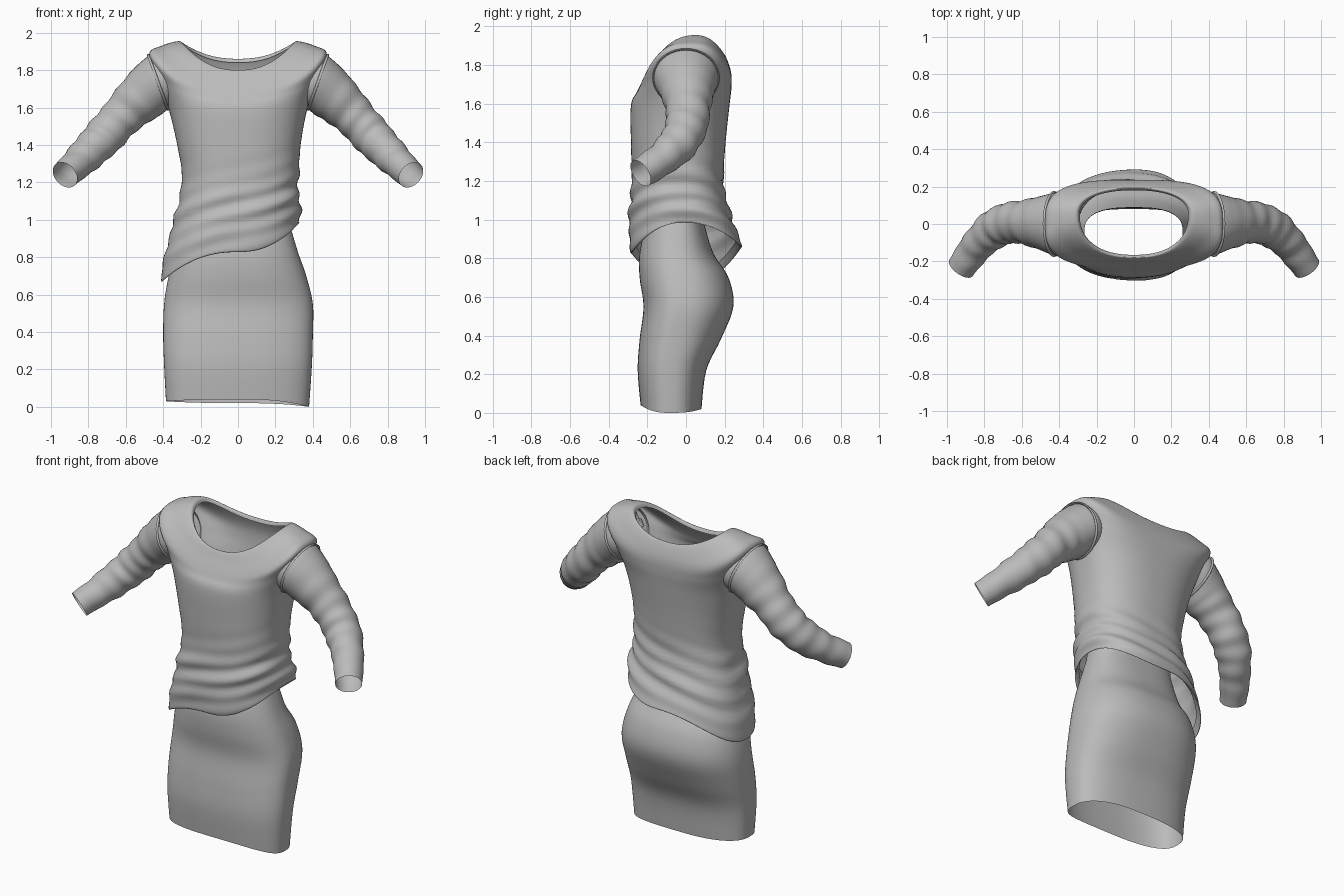
import bpy, bmesh
from math import sin, cos, pi, exp
from mathutils import Vector

cube = bpy.data.objects.get("Cube")
if cube:
    bpy.data.objects.remove(cube, do_unlink=True)

cloth = bpy.data.materials.new("grey_cloth")
cloth.use_nodes = True
cloth.diffuse_color = (0.5, 0.5, 0.5, 1)
bsdf = next(n for n in cloth.node_tree.nodes if n.type == 'BSDF_PRINCIPLED')
bsdf.inputs["Base Color"].default_value = (0.5, 0.5, 0.5, 1)

COLS = 96


def body_ring(xl, xr, yf, yb, yc, n, zl, zr=None, zf=None, zb=None):
    """Superellipse ring; heights may differ at left, right, front and back."""
    zr, zf, zb = [zl if v is None else v for v in (zr, zf, zb)]
    ring = []
    for i in range(COLS):
        a = 2 * pi * i / COLS
        c, s = cos(a), sin(a)
        x = abs(c) ** (2 / n) * (xr if c > 0 else -xl)
        y = yc + abs(s) ** (2 / n) * ((yb if s > 0 else yf) - yc)
        z = c * c * (zr if c > 0 else zl) + s * s * (zb if s > 0 else zf)
        ring.append(Vector((x, y, z)))
    return ring


def tube_ring(center, axis, r_up, r_side, cols=40):
    """Ellipse ring square to an axis."""
    t = Vector(axis).normalized()
    up = (Vector((0, 0, 1)) - t * t.z).normalized()
    side = t.cross(up)
    return [Vector(center) + up * r_up * cos(2 * pi * i / cols)
            + side * r_side * sin(2 * pi * i / cols) for i in range(cols)]


def smooth_rows(rings, steps):
    """Catmull-Rom rows through the control rings."""
    rows = []
    last = len(rings) - 1
    for k in range(last):
        p0, p1, p2, p3 = (rings[max(0, min(last, k + d))] for d in (-1, 0, 1, 2))
        for j in range(steps):
            t = j / steps
            rows.append([0.5 * (2 * b + (c - a) * t
                                + (2 * a - 5 * b + 4 * c - d) * t * t
                                + (3 * b - a - 3 * c + d) * t ** 3)
                         for a, b, c, d in zip(p0, p1, p2, p3)])
    rows.append(rings[-1])
    return rows


def skin(name, rows, cut=None):
    """Join rows of points with quads, leaving out faces matched by cut."""
    bm = bmesh.new()
    grid = [[bm.verts.new(p) for p in row] for row in rows]
    for lower, upper in zip(grid, grid[1:]):
        n = len(lower)
        for i in range(n):
            j = (i + 1) % n
            bm.faces.new((lower[i], lower[j], upper[j], upper[i]))
    if cut:
        doomed = [f for f in bm.faces if cut(f.calc_center_median())]
        bmesh.ops.delete(bm, geom=doomed, context='FACES')
    bmesh.ops.recalc_face_normals(bm, faces=bm.faces)
    for f in bm.faces:
        f.smooth = True
    mesh = bpy.data.meshes.new(name)
    bm.to_mesh(mesh)
    bm.free()
    mesh.materials.append(cloth)
    obj = bpy.data.objects.new(name, mesh)
    bpy.context.collection.objects.link(obj)
    return obj


# Skirt: fitted tube from the hem up to the hidden waist
skirt = [
    body_ring(.385, .38, -.235, .08, -.08, 2.6, .03, 0, .04, .02),
    body_ring(.395, .395, -.25, .105, -.08, 2.6, .22),
    body_ring(.40, .40, -.24, .18, -.06, 2.5, .38),
    body_ring(.395, .40, -.22, .245, -.03, 2.4, .55),
    body_ring(.37, .365, -.24, .22, -.03, 2.4, .70),
    body_ring(.33, .32, -.24, .14, -.05, 2.4, .83),
    body_ring(.275, .27, -.20, .09, -.05, 2.6, 1.0),
    body_ring(.265, .26, -.185, .09, -.05, 2.8, 1.05),
]
skin("skirt", smooth_rows(skirt, 5))

# Top: slanted hem, waist, chest, shoulders, neckline and folded edges
top = [
    body_ring(.385, .315, -.26, .26, -.01, 2.3, .71, 1.01, .86, .89),
    body_ring(.41, .33, -.285, .29, -.01, 2.3, .67, .985, .83, .86),
    body_ring(.395, .335, -.295, .26, -.01, 2.3, .80, 1.05, .94, .95),
    body_ring(.335, .325, -.29, .215, -.02, 2.4, 1.03, 1.13, 1.08, 1.08),
    body_ring(.30, .325, -.28, .195, -.03, 2.4, 1.22),
    body_ring(.325, .335, -.285, .205, -.03, 2.4, 1.40),
    body_ring(.37, .37, -.285, .225, -.01, 2.5, 1.59),
    body_ring(.42, .42, -.255, .235, 0, 2.9, 1.74, 1.74, 1.66, 1.68),
    body_ring(.475, .475, -.23, .235, 0, 3.2, 1.885, 1.885, 1.71, 1.75),
    body_ring(.41, .41, -.205, .22, .03, 2.6, 1.93, 1.93, 1.755, 1.81),
    body_ring(.315, .315, -.18, .195, .05, 2.3, 1.955, 1.955, 1.80, 1.86),
    body_ring(.29, .29, -.165, .18, .05, 2.3, 1.93, 1.93, 1.78, 1.84),
]
rows = smooth_rows(top, 7)

# Slanted gathers around the waist
for row in rows[7:]:
    for p in row:
        weight = exp(-((p.z - 1.05 - .2 * p.x) / .17) ** 2)
        slope = p.z - .4 * p.x
        fold = sin(slope * 62 + 2 * sin(p.x * 7)) + .6 * sin(slope * 35 + p.y * 8)
        out = Vector((p.x, p.y, 0)).normalized()
        p += out * (.008 * weight * fold)


def in_armhole(p):
    u = (abs(p.x) - .425) * .34 + (p.z - 1.74) * .94
    return abs(p.x) > .33 and (u / .14) ** 2 + (p.y / .14) ** 2 < 1


skin("top_body", rows, in_armhole)

# Sleeves: centre, axis, radius up and radius sideways
sleeve = [
    ((.375, 0, 1.75), (.94, 0, -.34), .145, .16),
    ((.425, 0, 1.735), (.94, 0, -.34), .152, .167),
    ((.50, .005, 1.67), (.82, 0, -.57), .14, .142),
    ((.60, .01, 1.575), (.7, 0, -.7), .114, .115),
    ((.69, 0, 1.475), (.65, -.2, -.7), .107, .108),
    ((.77, -.045, 1.39), (.6, -.45, -.6), .10, .10),
    ((.85, -.13, 1.31), (.5, -.65, -.5), .086, .086),
    ((.925, -.235, 1.24), (.5, -.7, -.45), .076, .076),
]
for name, side in (("left_sleeve", 1), ("right_sleeve", -1)):
    rows = smooth_rows([tube_ring(*spec) for spec in sleeve], 7)
    # Crumpled rings along the arm, fading at both ends
    for k, row in enumerate(rows):
        mid = sum(row, Vector()) / len(row)
        fade = max(0, min(1, (k - 12) / 8, (len(rows) - 1 - k) / 6))
        for i, p in enumerate(row):
            a = 2 * pi * i / len(row)
            wave = sin(k * 1.15 + 1.2 * sin(a + side)) + .5 * sin(k * .7 + 2 * a)
            row[i] = mid + (p - mid) * (1 + .035 * fade * wave)
            row[i].x *= side
    skin(name, rows)

# Raised stitched edge around each armhole
for name, side in (("left_armhole_seam", 1), ("right_armhole_seam", -1)):
    loops = []
    for k in range(7):
        a = 2 * pi * k / 6
        ring = tube_ring((.427 + .008 * cos(a), 0, 1.735), (.94, 0, -.34),
                         .156 + .006 * sin(a), .17 + .006 * sin(a))
        loops.append([Vector((p.x * side, p.y, p.z)) for p in ring])
    skin(name, loops)
